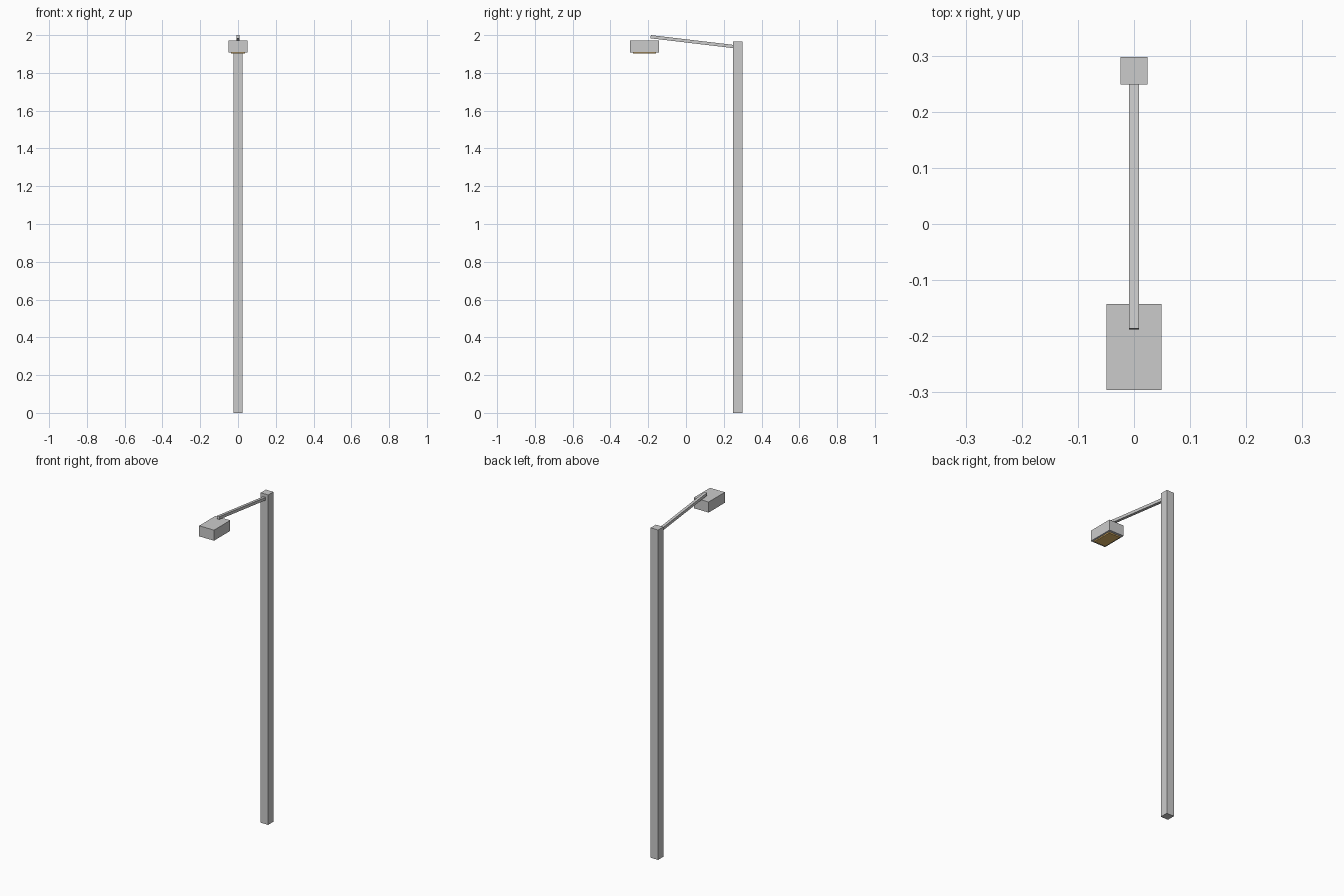
import bpy
import math
from mathutils import Vector

if "Cube" in bpy.data.objects:
    bpy.data.objects.remove(bpy.data.objects["Cube"])


def box(name, lo, hi):
    """Axis-aligned box between two corners."""
    lo, hi = Vector(lo), Vector(hi)
    bpy.ops.mesh.primitive_cube_add(size=1, location=(lo + hi) / 2)
    ob = bpy.context.object
    ob.name = name
    ob.scale = hi - lo
    return ob


# Square upright pole
box("pole", (-0.0245, 0.249, 0), (0.0245, 0.298, 1.967))

# Thin arm rising from the pole towards the lamp head
start, end = Vector((0, 0.265, 1.938)), Vector((0, -0.187, 1.9915))
span = end - start
arm = box("arm", (-0.0085, -span.length / 2, -0.0085), (0.0085, span.length / 2, 0.0085))
arm.location = (start + end) / 2
arm.rotation_euler.x = math.atan2(span.z, span.y) + math.pi

# Lamp housing with the glowing panel under it
box("lamp_housing", (-0.049, -0.296, 1.909), (0.049, -0.143, 1.972))
panel = box("lamp_panel", (-0.038, -0.281, 1.902), (0.038, -0.158, 1.912))

mat = bpy.data.materials.new("warm_light")
mat.diffuse_color = (0.8, 0.5, 0.15, 1)
mat.use_nodes = True
mat.node_tree.nodes["Principled BSDF"].inputs["Base Color"].default_value = mat.diffuse_color
panel.data.materials.append(mat)
